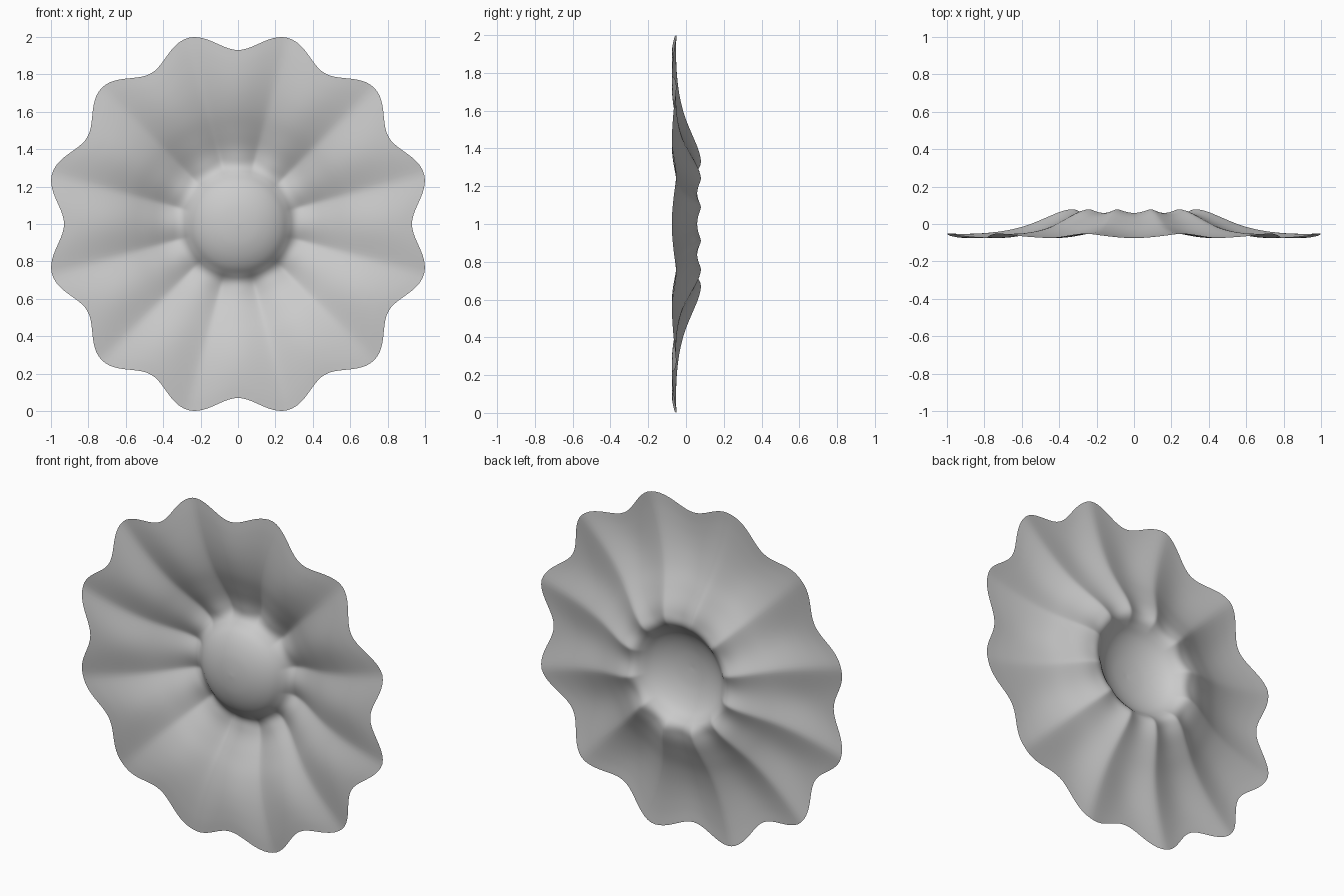
import bpy, bmesh, math

if "Cube" in bpy.data.objects:
    bpy.data.objects.remove(bpy.data.objects["Cube"])

# Radial cross-section: (radius, depth), centre dome -> back fold -> flat rim
PROFILE = [(0, -0.064), (0.06, -0.06), (0.12, -0.05), (0.18, -0.03), (0.23, -0.002),
           (0.27, 0.034), (0.30, 0.06), (0.33, 0.070), (0.37, 0.066), (0.42, 0.052),
           (0.50, 0.019), (0.60, -0.020), (0.70, -0.045), (0.80, -0.058),
           (0.90, -0.062), (0.98, -0.060)]
SEG, SUB = 240, 4
LOBES = 12


def smooth(a, b, x):
    t = min(1, max(0, (x - a) / (b - a)))
    return t * t * (3 - 2 * t)


def refine(pts):
    """Catmull-Rom through the profile points."""
    out = []
    for i in range(len(pts) - 1):
        p = [pts[max(0, i - 1)], pts[i], pts[i + 1], pts[min(len(pts) - 1, i + 2)]]
        for k in range(SUB):
            t = k / SUB
            out.append(tuple(0.5 * (2 * b + (c - a) * t + (2 * a - 5 * b + 4 * c - d) * t * t
                                    + (3 * b - a - 3 * c + d) * t ** 3)
                             for a, b, c, d in zip(*p)))
    return out + [pts[-1]]


def point(r, y, ang):
    # Narrow grooves run to the lobe tips, broad ridges run to the notches
    ridge = math.sqrt(math.cos(LOBES / 2 * ang) ** 2 + 0.02)
    y -= 0.026 * (ridge - 0.5) * smooth(0.25, 0.36, r)
    # Scalloped outline fades in toward the rim
    r *= 1 - 0.051 * math.cos(LOBES * ang) * smooth(0.5, 0.98, r)
    return r * math.cos(ang), y, 1 + r * math.sin(ang)


# Fluted disc with raised centre
bm = bmesh.new()
prof = refine(PROFILE)
centre = bm.verts.new((0, prof[0][1], 1))
rings = [[bm.verts.new(point(r, y, 2 * math.pi * j / SEG)) for j in range(SEG)]
         for r, y in prof[1:]]
for j in range(SEG):
    k = (j + 1) % SEG
    bm.faces.new((centre, rings[0][j], rings[0][k]))
    for a, b in zip(rings, rings[1:]):
        bm.faces.new((a[j], b[j], b[k], a[k]))
for f in bm.faces:
    f.smooth = True
mesh = bpy.data.meshes.new("fluted_disc")
bm.to_mesh(mesh)
bm.free()
disc = bpy.data.objects.new("fluted_disc", mesh)
bpy.context.collection.objects.link(disc)
